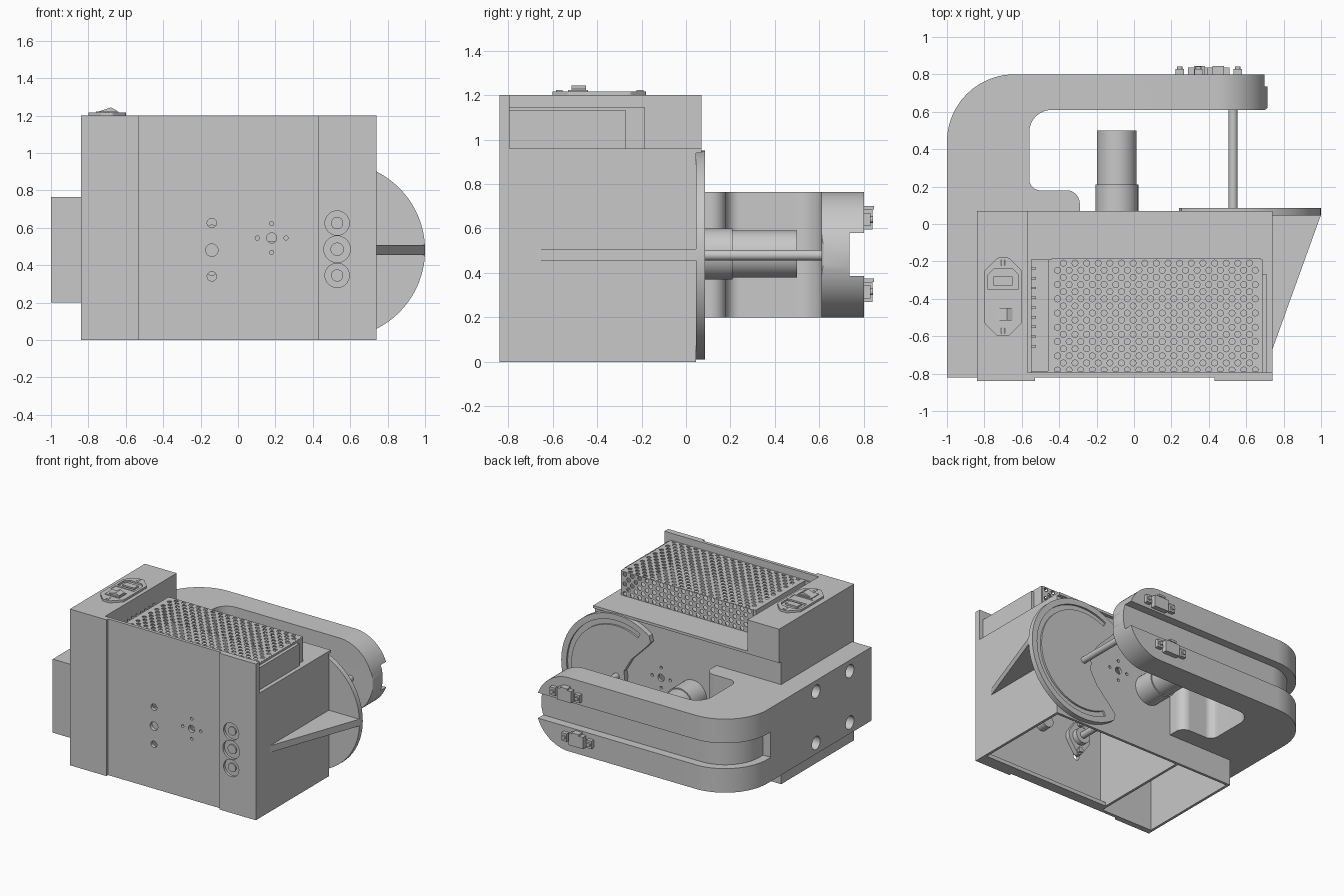
import bpy, bmesh, math
from mathutils import Vector

cube = bpy.data.objects.get("Cube")
if cube:
    bpy.data.objects.remove(cube, do_unlink=True)

grey = bpy.data.materials.new("plain grey")
grey.use_nodes = True
grey.diffuse_color = (0.58, 0.58, 0.58, 1)
grey.node_tree.nodes["Principled BSDF"].inputs["Base Color"].default_value = (0.58, 0.58, 0.58, 1)


def finish(name, bm):
    bmesh.ops.recalc_face_normals(bm, faces=bm.faces)
    me = bpy.data.meshes.new(name)
    bm.to_mesh(me)
    bm.free()
    me.materials.append(grey)
    ob = bpy.data.objects.new(name, me)
    bpy.context.collection.objects.link(ob)
    return ob


def prism(name, pts, lo, hi, axis="z"):
    """Extrude a 2D profile along z (points are x, y) or along y (points are x, z)."""
    place = (lambda p, h: (p[0], p[1], h)) if axis == "z" else (lambda p, h: (p[0], h, p[1]))
    bm = bmesh.new()
    a = [bm.verts.new(place(p, lo)) for p in pts]
    b = [bm.verts.new(place(p, hi)) for p in pts]
    bm.faces.new(a)
    bm.faces.new(b)
    for i in range(len(pts)):
        j = (i + 1) % len(pts)
        bm.faces.new((a[i], a[j], b[j], b[i]))
    return finish(name, bm)


def box(name, x, y, z):
    return prism(name, [(x[0], y[0]), (x[1], y[0]), (x[1], y[1]), (x[0], y[1])], *z)


def polar(x, z, r, deg):
    return x + r * math.cos(math.radians(deg)), z + r * math.sin(math.radians(deg))


def rod(name, x, z, r, y, n=32):
    return smooth(prism(name, [polar(x, z, r, i * 360 / n) for i in range(n)], y[0], y[1], "y"))


def smooth(ob):
    bpy.ops.object.select_all(action="DESELECT")
    ob.select_set(True)
    bpy.context.view_layer.objects.active = ob
    bpy.ops.object.shade_smooth_by_angle(angle=math.radians(35))
    return ob


def cut(ob, cutters):
    for c in cutters:
        m = ob.modifiers.new("cut", "BOOLEAN")
        m.operation, m.solver, m.object = "DIFFERENCE", "EXACT", c
    deps = bpy.context.evaluated_depsgraph_get()
    ob.data = bpy.data.meshes.new_from_object(ob.evaluated_get(deps))
    ob.modifiers.clear()
    for c in cutters:
        bpy.data.objects.remove(c, do_unlink=True)


def rounded(corners, steps=10):
    """Fillet each (x, y, radius) corner of a polygon."""
    out = []
    for i, (x, y, r) in enumerate(corners):
        p = Vector((x, y))
        if r == 0:
            out.append(p)
            continue
        u = (Vector(corners[i - 1][:2]) - p).normalized()
        v = (Vector(corners[(i + 1) % len(corners)][:2]) - p).normalized()
        half = u.angle(v) / 2
        c = p + (u + v).normalized() * r / math.sin(half)
        s, e = p + u * r / math.tan(half) - c, p + v * r / math.tan(half) - c
        for k in range(steps + 1):
            out.append(c + (s.lerp(e, k / steps)).normalized() * r)
    return out


def perforated(name, origin, u, v, cols, rows, pitch_u, pitch_v, r):
    """Sheet with staggered round holes."""
    o, u, v = Vector(origin), Vector(u), Vector(v)
    bm = bmesh.new()
    at = lambda a, b: bm.verts.new(o + u * a + v * b)
    for j in range(rows):
        shift = j % 2
        cy = (j + 0.5) * pitch_v
        for i in range(cols - shift):
            cx = (i + 0.5 + shift / 2) * pitch_u
            ring = []
            for k in range(8):
                c, s = math.cos(k * math.pi / 4), math.sin(k * math.pi / 4)
                m = max(abs(c), abs(s))
                ring.append((at(cx + c / m * pitch_u / 2, cy + s / m * pitch_v / 2), at(cx + c * r, cy + s * r)))
            for k in range(8):
                (a, b), (d, e) = ring[k], ring[(k + 1) % 8]
                bm.faces.new((a, d, e, b))
        if shift:
            for a in (0, (cols - 0.5) * pitch_u):
                w, y0, y1 = pitch_u / 2, cy - pitch_v / 2, cy + pitch_v / 2
                bm.faces.new((at(a, y0), at(a + w, y0), at(a + w, y1), at(a, y1)))
    bmesh.ops.remove_doubles(bm, verts=bm.verts, dist=0.0005)
    ob = finish(name, bm)
    ob.modifiers.new("thickness", "SOLIDIFY").thickness = 0.006
    return ob


def plate_holes(y):
    pts = [(0.18, 0.545, 0.027)] + [(*polar(0.18, 0.545, 0.077, a), 0.011) for a in (0, 90, 180, 270)]
    return [rod("cutter", px, pz, r, y, 20) for px, pz, r in pts]


# Cabinet shell, open underneath
front = box("front_panel", (-0.84, 0.74), (-0.82, -0.795), (0, 1.2))
cut(front, plate_holes((-0.9, -0.7)) + [rod("cutter", -0.14, z, r, (-0.9, -0.7), 24)
    for z, r in ((0.34, 0.025), (0.48, 0.033), (0.625, 0.025))])
box("front_rail", (-0.36, 0.72), (-0.795, -0.74), (0, 0.03))
box("front_strip_right", (-0.84, -0.53), (-0.84, -0.82), (0, 1.2))
strip = box("front_strip_left", (0.43, 0.74), (-0.84, -0.82), (0, 1.2))
bolts = ((0.345, 0.065), (0.485, 0.071), (0.625, 0.065))
cut(strip, [rod("cutter", 0.53, z, r, (-0.9, -0.821)) for z, r in bolts])
for z, r in bolts:
    rod("bearing_bolt", 0.53, z, r / 2, (-0.822, -0.832))
back = box("back_panel", (-0.84, 0.74), (0.025, 0.045), (0, 0.94))
cut(back, plate_holes((0, 0.2)))
box("left_panel", (0.72, 0.74), (-0.795, 0.025), (0, 0.96))
box("deck", (-0.57, 0.72), (-0.795, 0.025), (0.94, 0.96))
box("deck_lip", (-0.84, 0.74), (0.025, 0.07), (0.94, 0.96))
box("right_panel", (-0.84, -0.82), (-0.795, 0.045), (0, 1.2))
box("partition", (-0.38, -0.36), (-0.795, 0.025), (0, 0.94))
box("tower_top", (-0.82, -0.57), (-0.795, 0.05), (1.18, 1.2))
box("tower_inner_wall", (-0.59, -0.57), (-0.795, 0.05), (0.94, 1.18))
box("tower_back", (-0.84, -0.57), (0.045, 0.07), (0.96, 1.2))

# Side gusset under the disc
prism("gusset", [(0.74, -0.67), (1.0, 0.05), (0.74, 0.05)], 0.455, 0.507)

# C-shaped arm with a half-round end: three slabs, the middle one set back to form the channel
inner = [(0.715, 0.61, 0.02), (-0.56, 0.61, 0.12), (-0.56, 0.18, 0.06), (-0.29, 0.18, 0.07),
         (-0.29, 0.045, 0), (-0.84, 0.045, 0), (-0.84, -0.82, 0), (-1, -0.82, 0)]
full = rounded(inner + [(-1, 0.8, 0.36), (0.715, 0.8, 0)], 16)
recessed = rounded(inner + [(-1, 0.4, 0), (-0.935, 0.4, 0), (-0.935, 0.735, 0.29), (0.715, 0.735, 0)], 16)
end_round = [polar(0.432, 0.4825, 0.283, -89 + 178 * i / 40) for i in range(41)]
for name, prof, lo, hi in (("arm_lower", full, 0.2, 0.385), ("arm_web", recessed, 0.385, 0.58),
                           ("arm_upper", full, 0.58, 0.765)):
    slab = prism(name, prof, lo, hi)
    cutters = [prism("cutter", end_round + [(0.437, 0.9), (0.9, 0.9), (0.9, 0.1), (0.437, 0.1)], 0.5, 0.9, "y")]
    if prof is full:
        for y in (-0.56, -0.15):
            c = rod("cutter", 0, 0, 0.05, (-0.1, 0.1), 24)
            c.rotation_euler = (0, 0, math.pi / 2)
            c.location = (-0.95, y, 0.285 if lo < 0.3 else 0.68)
            cutters.append(c)
    bpy.context.view_layer.update()
    cut(slab, cutters)
    smooth(slab)

# Small switches on the back of the arm
for x, z in ((0.35, 0.315), (0.45, 0.64)):
    box("switch_body", (x - 0.06, x + 0.06), (0.8, 0.838), (z - 0.045, z + 0.045))
    box("switch_lever", (x - 0.03, x + 0.03), (0.8, 0.845), (z + 0.045, z + 0.06))
    for mx in (x - 0.105, x + 0.105):
        box("switch_mount", (mx - 0.022, mx + 0.022), (0.8, 0.83), (z - 0.03, z + 0.03))
        rod("switch_screw", mx, z, 0.015, (0.83, 0.842), 12)

# Slotted disc with a wedge removed, and its shaft
cx, cz, R = 0.53, 0.48, 0.47
rim = [polar(cx, cz, R, -126 + 252 * i / 72) for i in range(73)]
wedge = [(R - 0.03, 131), (R - 0.1, 131), (0.2, 128), (0.08, 140)]
hub = [polar(cx, cz, r, a) for r, a in wedge + [(0.07, 180)] + [(r, 360 - a) for r, a in reversed(wedge)]]
disc = prism("disc", rim + hub, 0.046, 0.086, "y")
arc = [-118 + 236 * i / 60 for i in range(61)]
groove = prism("cutter", [polar(cx, cz, 0.425, a) for a in arc] + [polar(cx, cz, 0.385, a) for a in reversed(arc)],
               0.072, 0.12, "y")
cut(disc, [groove])
smooth(disc)
rod("disc_shaft", cx, cz, 0.024, (-0.79, 0.62))

# Motor with its shaft and inner flange bearings
rod("motor_base", -0.092, 0.485, 0.115, (0.045, 0.21), 40)
rod("motor_can", -0.092, 0.485, 0.106, (0.21, 0.5), 40)
rod("motor_shaft", -0.14, 0.48, 0.025, (-0.79, 0.03))
rod("idler_hub", 0.18, 0.48, 0.05, (-0.795, -0.72))
for x in (-0.14, 0.53):
    flange = rounded([(x, 0.32, 0.03), (x + 0.11, 0.48, 0.07), (x, 0.64, 0.03), (x - 0.11, 0.48, 0.07)], 8)
    smooth(prism("bearing_flange", flange, -0.795, -0.76, "y"))
    rod("bearing_hub", x, 0.48, 0.06, (-0.76, -0.72))
    for z in (0.375, 0.585):
        rod("bearing_nut", x, z, 0.022, (-0.76, -0.74), 6)

# Power supply with perforated cover
perforated("supply_cover", (-0.44, -0.8, 1.145), (1, 0, 0), (0, 1, 0), 18, 16, 0.0622, 0.0381, 0.0165)
perforated("supply_back", (-0.44, -0.19, 0.96), (1, 0, 0), (0, 0, 1), 18, 5, 0.0622, 0.037, 0.0165)
box("supply_side", (0.68, 0.686), (-0.8, -0.19), (0.96, 1.145))
box("supply_tab", (0.686, 0.71), (-0.8, -0.27), (0.96, 1.13))
box("supply_front", (-0.55, 0.68), (-0.795, -0.785), (0.96, 1.145))
box("supply_end", (-0.46, -0.44), (-0.8, -0.19), (0.96, 1.145))
box("terminal_base", (-0.55, -0.46), (-0.785, -0.19), (0.96, 1.05))
for i in range(9):
    y = -0.66 + i * 0.052
    box("terminal_divider", (-0.55, -0.525), (y, y + 0.012), (1.05, 1.09))

# Power inlet with switch on the tower
inlet = prism("inlet_plate", rounded([(-0.8, -0.53, 0.02), (-0.73, -0.6, 0.02), (-0.67, -0.6, 0.02), (-0.6, -0.53, 0.02),
              (-0.6, -0.25, 0.02), (-0.67, -0.18, 0.02), (-0.73, -0.18, 0.02), (-0.8, -0.25, 0.02)], 4), 1.2, 1.216)
socket = prism("cutter", [(-0.78, -0.35), (-0.62, -0.35), (-0.62, -0.27), (-0.65, -0.24), (-0.75, -0.24), (-0.78, -0.27)],
               1.203, 1.3)
cut(inlet, [socket, box("cutter", (-0.78, -0.62), (-0.43, -0.37), (1.212, 1.3))])
box("socket_core", (-0.75, -0.65), (-0.33, -0.28), (1.202, 1.216))
for y in (-0.57, -0.207):
    rod("inlet_screw", -0.7, 1.21, 0.012, (y - 0.015, y + 0.015), 12)
box("rocker_frame", (-0.76, -0.64), (-0.53, -0.44), (1.216, 1.222))
prism("rocker", [(-0.75, 1.22), (-0.65, 1.22), (-0.65, 1.228), (-0.68, 1.243)], -0.515, -0.45, "y")
